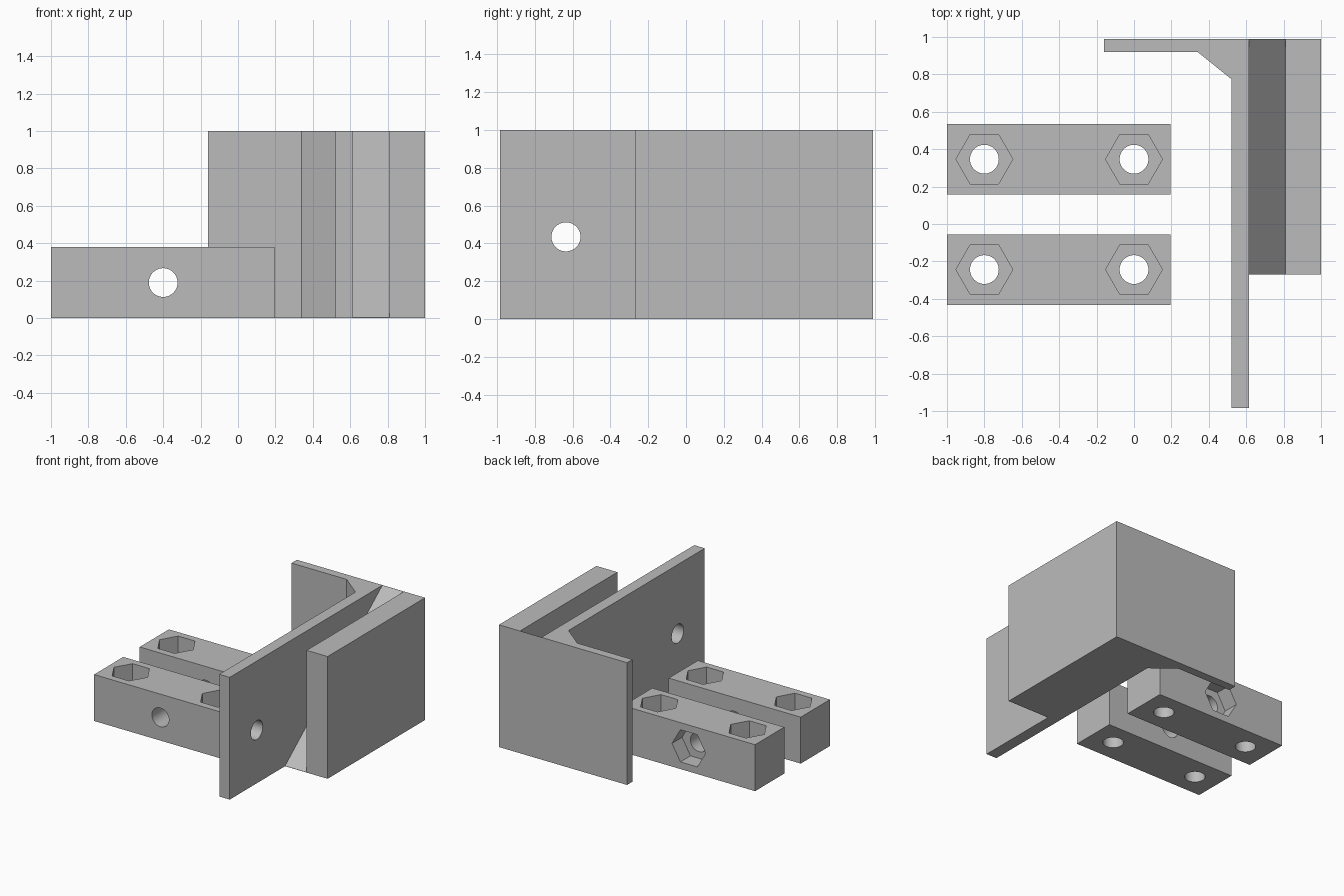
import bpy, bmesh, math

if "Cube" in bpy.data.objects:
    bpy.data.objects.remove(bpy.data.objects["Cube"], do_unlink=True)

grey = bpy.data.materials.new("plain_grey")
grey.use_nodes = True
grey.diffuse_color = (0.5, 0.5, 0.5, 1)
grey.node_tree.nodes["Principled BSDF"].inputs["Base Color"].default_value = (0.5, 0.5, 0.5, 1)

PLACE = {"x": lambda u, v, w: (w, u, v),
         "y": lambda u, v, w: (u, w, v),
         "z": lambda u, v, w: (u, v, w)}


def prism(name, outline, axis, start, end):
    """Extrude a 2D outline along an axis."""
    bm = bmesh.new()
    face = bm.faces.new([bm.verts.new(PLACE[axis](u, v, start)) for u, v in outline])
    grown = bmesh.ops.extrude_face_region(bm, geom=[face])["geom"]
    shift = PLACE[axis](0, 0, end - start)
    bmesh.ops.translate(bm, vec=shift, verts=[g for g in grown if isinstance(g, bmesh.types.BMVert)])
    bmesh.ops.recalc_face_normals(bm, faces=bm.faces)
    mesh = bpy.data.meshes.new(name)
    bm.to_mesh(mesh)
    bm.free()
    mesh.materials.append(grey)
    obj = bpy.data.objects.new(name, mesh)
    bpy.context.collection.objects.link(obj)
    return obj


def ring(u, v, radius, sides):
    return [(u + radius * math.cos(math.tau * i / sides),
             v + radius * math.sin(math.tau * i / sides)) for i in range(sides)]


def rect(u0, u1, v0, v1):
    return [(u0, v0), (u1, v0), (u1, v1), (u0, v1)]


def carve(obj, cutters):
    """Subtract each cutter, then keep only the carved mesh."""
    for cutter in cutters:
        cutter.hide_render = True
        mod = obj.modifiers.new("cut", "BOOLEAN")
        mod.operation = "DIFFERENCE"
        mod.solver = "EXACT"
        mod.object = cutter
    bpy.context.view_layer.update()
    graph = bpy.context.evaluated_depsgraph_get()
    mesh = bpy.data.meshes.new_from_object(obj.evaluated_get(graph))
    obj.modifiers.clear()
    obj.data = mesh
    for cutter in cutters:
        bpy.data.objects.remove(cutter, do_unlink=True)
    mesh.polygons.foreach_set("use_smooth", [True] * len(mesh.polygons))
    mesh.set_sharp_from_angle(angle=math.radians(30))


HOLE, NUT, SIDES = 0.077, 0.152, 40
BAR_TOP, POCKET = 0.38, 0.15

# Bracket: long plate, back flange with corner gusset, and thick side block
bracket = prism("bracket", [(-0.16, 0.99), (1, 0.99), (1, -0.27), (0.615, -0.27),
                            (0.615, -0.985), (0.52, -0.985), (0.52, 0.775),
                            (0.34, 0.92), (-0.16, 0.92)], "z", 0, 1)
# Channel with a floor that ramps up to the back
channel = prism("channel_cutter", [(-0.27 - 0.126, -0.098), (0.988 + 0.126, 1.1),
                                   (-0.27 - 0.126, 1.1)], "x", 0.615, 0.81)
plate_hole = prism("plate_hole_cutter", ring(-0.635, 0.435, HOLE, SIDES), "x", 0.4, 0.7)
carve(bracket, [channel, plate_hole])

# Clamp bars: two vertical bolt holes with nut pockets and one cross hole each
for name, y0, y1, nut_behind in (("front_clamp_bar", -0.432, -0.055, False),
                                 ("back_clamp_bar", 0.158, 0.535, True)):
    bar = prism(name, rect(-1, 0.195, y0, y1), "z", 0, BAR_TOP)
    mid = (y0 + y1) / 2
    cutters = [prism("cross_cutter", ring(-0.4, 0.19, HOLE, SIDES), "y", y0 - 0.1, y1 + 0.1)]
    for x in (-0.8, 0):
        cutters.append(prism("bolt_cutter", ring(x, mid, HOLE, SIDES), "z", -0.1, 0.5))
        cutters.append(prism("nut_cutter", ring(x, mid, NUT, 6), "z", BAR_TOP - POCKET, 0.5))
    if nut_behind:
        cutters.append(prism("nut_cutter", ring(-0.4, 0.19, NUT, 6), "y", y1 - 0.13, y1 + 0.1))
    carve(bar, cutters)
